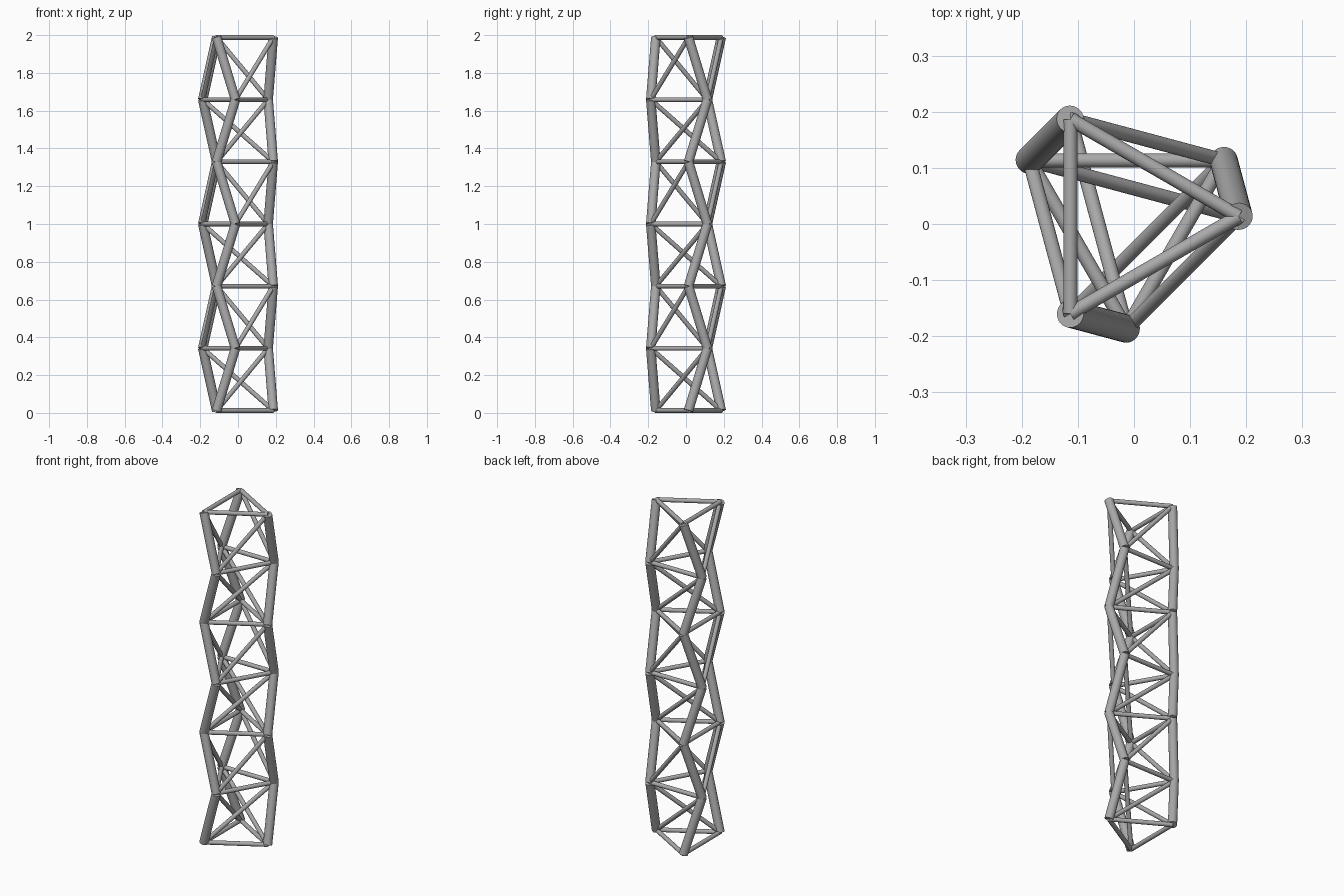
import bpy
from math import cos, sin, radians
from mathutils import Vector

cube = bpy.data.objects.get("Cube")
if cube:
    bpy.data.objects.remove(cube, do_unlink=True)

BAYS = 6
RADIUS = 0.2          # node circle
LEG_R, BRACE_R = 0.025, 0.0125
CENTRE = Vector((-0.0134, 0.0134, 0))
STEP = (2 - 2 * BRACE_R) / BAYS

steel = bpy.data.materials.new("grey steel")
steel.use_nodes = True
colour = (0.4, 0.4, 0.4, 1)
steel.diffuse_color = colour
steel.node_tree.nodes["Principled BSDF"].inputs["Base Color"].default_value = colour


def node(level, i):
    """Joint i of a level; every other level is twisted by 30 degrees."""
    a = radians(120 * i + 30 * (level % 2))
    return CENTRE + Vector((RADIUS * cos(a), RADIUS * sin(a), BRACE_R + level * STEP))


def tube(name, start, end, radius):
    axis = end - start
    bpy.ops.mesh.primitive_cylinder_add(
        vertices=24, radius=radius, depth=axis.length, location=(start + end) / 2,
        rotation=axis.to_track_quat('Z', 'Y').to_euler())
    obj = bpy.context.object
    obj.name = name
    obj.data.materials.append(steel)
    bpy.ops.object.shade_smooth_by_angle(angle=radians(40))


for level in range(BAYS + 1):
    for i in range(3):
        # Horizontal triangle at each level
        tube(f"ring_strut_{level}_{i}", node(level, i), node(level, i + 1), BRACE_R)
        if level < BAYS:
            # Zigzag main leg and one diagonal per face
            tube(f"leg_{level}_{i}", node(level, i), node(level + 1, i), LEG_R)
            tube(f"diagonal_{level}_{i}", node(level, i), node(level + 1, i + 1), BRACE_R)
